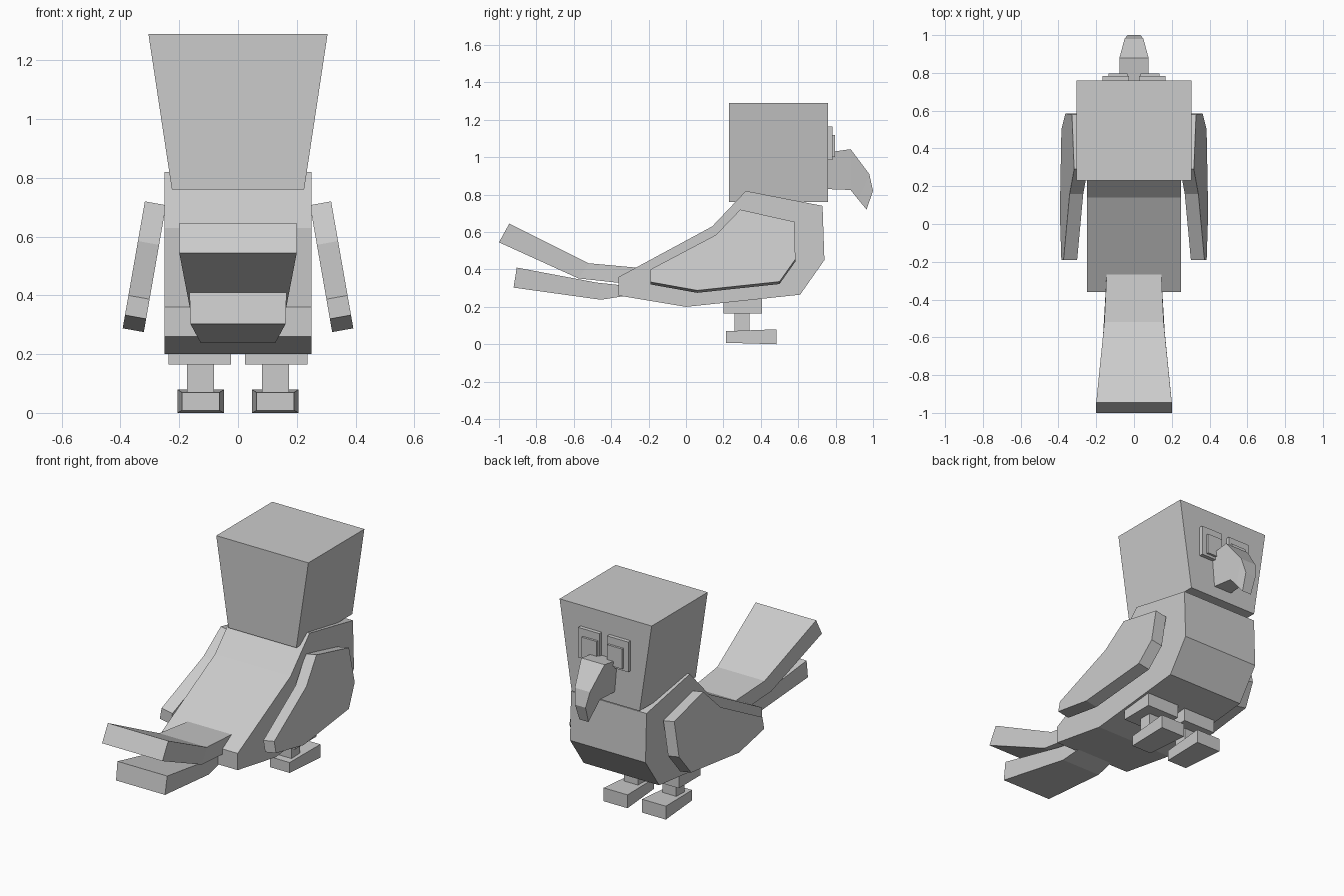
import bpy
import bmesh
from mathutils import Vector

cube = bpy.data.objects.get("Cube")
if cube:
    bpy.data.objects.remove(cube, do_unlink=True)

# One plain grey for the whole bird
grey = bpy.data.materials.new("plain_grey")
grey.use_nodes = True
colour = (0.6, 0.6, 0.6, 1)
grey.diffuse_color = colour
grey.node_tree.nodes["Principled BSDF"].inputs["Base Color"].default_value = colour


def loft(name, rings):
    """Skin equal-sized closed rings of points and cap both ends."""
    bm = bmesh.new()
    loops = [[bm.verts.new(p) for p in ring] for ring in rings]
    for a, b in zip(loops, loops[1:]):
        for i in range(len(a)):
            j = (i + 1) % len(a)
            bm.faces.new((a[i], a[j], b[j], b[i]))
    bm.faces.new(loops[0])
    bm.faces.new(loops[-1])
    bmesh.ops.recalc_face_normals(bm, faces=bm.faces)
    mesh = bpy.data.meshes.new(name)
    bm.to_mesh(mesh)
    bm.free()
    mesh.materials.append(grey)
    obj = bpy.data.objects.new(name, mesh)
    bpy.context.collection.objects.link(obj)
    return obj


def spine(name, sections, x=0):
    """Four-sided form; each section is top (y, z), bottom (y, z), half widths."""
    rings = []
    for (ty, tz), (by, bz), wt, wb in sections:
        rings.append([(x - wt, ty, tz), (x + wt, ty, tz),
                      (x + wb, by, bz), (x - wb, by, bz)])
    return loft(name, rings)


def box(name, x, w, y0, y1, z0, z1):
    return spine(name, [((y, z1), (y, z0), w, w) for y in (y0, y1)], x)


# Body: side profile extruded across
body = [(0.32, 0.82), (0.73, 0.74), (0.74, 0.45), (0.61, 0.265),
        (0, 0.2), (-0.36, 0.26), (-0.36, 0.36), (0.14, 0.63)]
loft("body", [[(x, y, z) for y, z in body] for x in (-0.25, 0.25)])

# Head: wider at the top
spine("head", [((y, 1.29), (y, 0.76), 0.305, 0.225) for y in (0.23, 0.76)])

# Hooked beak
spine("beak", [
    ((0.75, 1.025), (0.75, 0.83), 0.077, 0.06),
    ((0.88, 1.043), (0.88, 0.825), 0.077, 0.045),
    ((0.98, 0.91), (0.92, 0.775), 0.05, 0.038),
    ((1.0, 0.82), (0.965, 0.72), 0.035, 0.03),
])

# Tail feathers
spine("upper_tail", [
    ((-0.945, 0.645), (-1.0, 0.545), 0.2, 0.2),
    ((-0.52, 0.433), (-0.575, 0.352), 0.157, 0.163),
    ((-0.267, 0.41), (-0.28, 0.32), 0.145, 0.145),
])
spine("lower_tail", [
    ((-0.905, 0.41), (-0.922, 0.303), 0.165, 0.162),
    ((-0.48, 0.33), (-0.455, 0.238), 0.13, 0.127),
    ((-0.25, 0.305), (-0.25, 0.27), 0.11, 0.11),
])

# Paired parts
wing = [(0.29, 0.72), (0.58, 0.655), (0.585, 0.455), (0.5, 0.335),
        (0.06, 0.288), (-0.19, 0.333), (-0.19, 0.4), (0.16, 0.585)]
inward = Vector((-0.072, 0, -0.013))
for side, s in (("left", 1), ("right", -1)):
    # Wing slab leaning outward toward its lower edge
    outer = [Vector((0.317 + 0.175 * (0.72 - z), y, z)) for y, z in wing]
    rings = [outer, [p + inward for p in outer]]
    loft(side + "_wing", [[(s * p.x, p.y, p.z) for p in r] for r in rings])

    # Leg and foot
    box(side + "_thigh", s * 0.13, 0.106, 0.2, 0.405, 0.165, 0.27)
    box(side + "_shin", s * 0.127, 0.046, 0.26, 0.34, 0.05, 0.18)
    spine(side + "_foot", [
        ((0.215, 0.07), (0.215, 0.008), 0.064, 0.064),
        ((0.485, 0.08), (0.485, 0), 0.079, 0.079),
    ], s * 0.127)

    # Eye plate with raised pupil
    box(side + "_eye", s * 0.096, 0.07, 0.75, 0.783, 0.985, 1.165)
    box(side + "_pupil", s * 0.085, 0.05, 0.775, 0.796, 1.0, 1.12)
